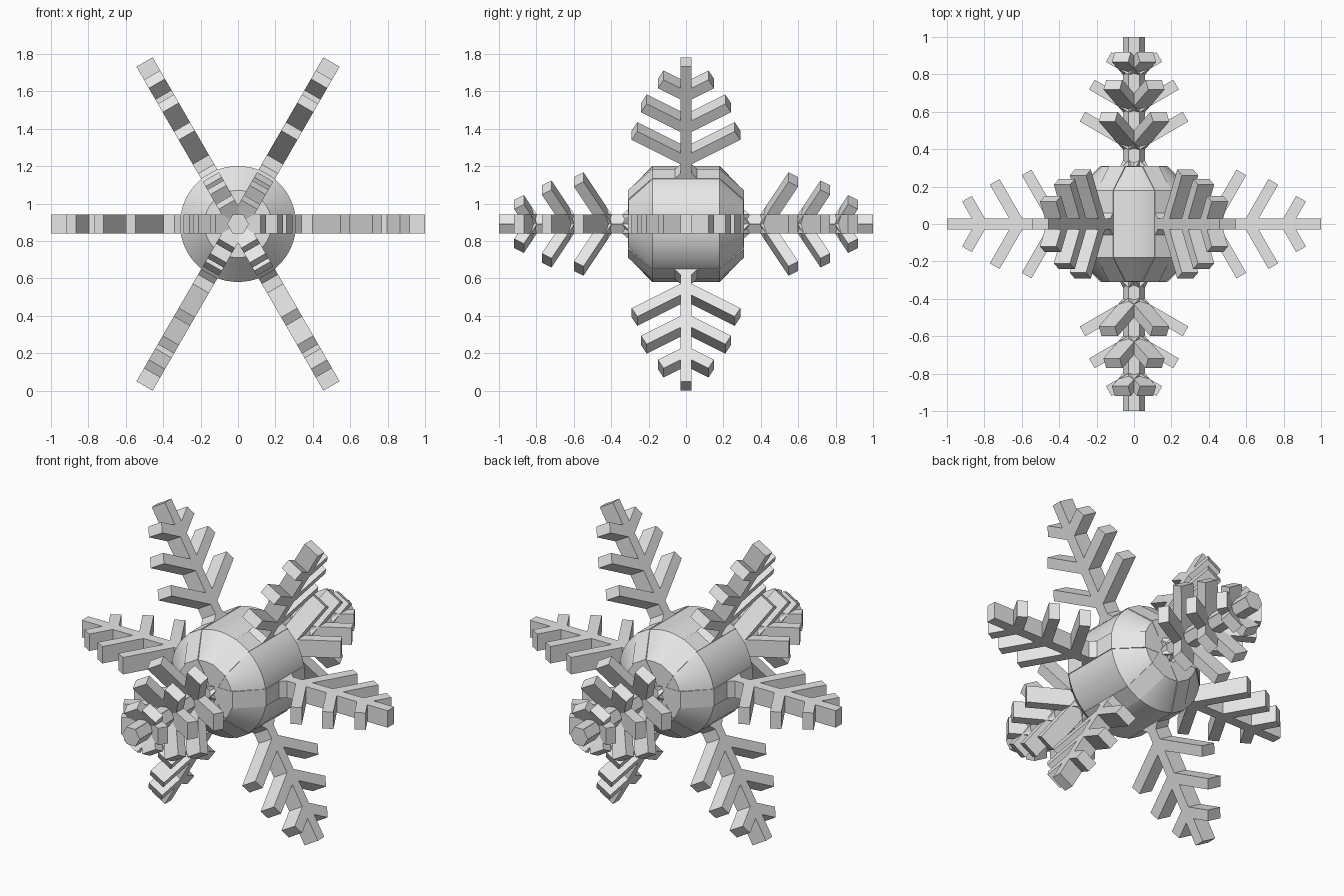
import bpy, bmesh, math
from mathutils import Matrix, Vector

if "Cube" in bpy.data.objects:
    bpy.data.objects.remove(bpy.data.objects["Cube"], do_unlink=True)

CENTER_Z = 0.891
HALF = 0.03        # half width of arms and twigs
THICK = 0.10       # thickness of each flat flake
ROUND, FLAT = 0.31, 0.18   # hub radius and half width of its flats

grey = bpy.data.materials.new("ice_grey")
grey.use_nodes = True
COLOR = (0.8, 0.8, 0.8, 1)
grey.diffuse_color = COLOR
grey.node_tree.nodes["Principled BSDF"].inputs["Base Color"].default_value = COLOR


def add_object(name, bm):
    bmesh.ops.recalc_face_normals(bm, faces=bm.faces)
    mesh = bpy.data.meshes.new(name)
    bm.to_mesh(mesh)
    bm.free()
    mesh.materials.append(grey)
    obj = bpy.data.objects.new(name, mesh)
    bpy.context.collection.objects.link(obj)
    obj.location.z = CENTER_Z
    return obj


def half_arm():
    """One edge of an arm along +x, from the hub corner to the tip."""
    pts = [(ROUND, FLAT), (ROUND, 0.06), (0.34, HALF)]
    along = Vector((0.5, math.sqrt(0.75)))
    across = Vector((along.y, -along.x)) * HALF
    for root, length in ((0.415, 0.318), (0.615, 0.26), (0.815, 0.156)):
        tip = Vector((root, 0)) + along * length
        mid = root + HALF / math.tan(math.radians(60))
        gap = HALF / along.y
        pts += [(mid - gap, HALF), tuple(tip - across), tuple(tip + across), (mid + gap, HALF)]
    return pts + [(1, HALF)]


def flake_outline():
    upper = half_arm()
    arm = [(x, -y) for x, y in upper] + upper[::-1]
    outline = []
    for i in range(4):
        turn = Matrix.Rotation(i * math.pi / 2, 2)
        outline += [turn @ Vector(p) for p in arm]
    return outline


def add_flake(name, angle):
    bm = bmesh.new()
    face = bm.faces.new([bm.verts.new((p.x, p.y, -THICK / 2)) for p in flake_outline()])
    top = bmesh.ops.extrude_face_region(bm, geom=[face])["geom"]
    moved = [v for v in top if isinstance(v, bmesh.types.BMVert)]
    bmesh.ops.translate(bm, verts=moved, vec=(0, 0, THICK))
    bmesh.ops.triangulate(bm, faces=[f for f in bm.faces if len(f.verts) > 4])
    obj = add_object(name, bm)
    obj.rotation_euler.y = -angle


# Three flat four-armed flakes crossing along the front-back axis
for name, degrees in (("flake_level", 0), ("flake_rising", 60), ("flake_falling", 120)):
    add_flake(name, math.radians(degrees))

# Round hub with chamfered ends, turned around the front-back axis
bm = bmesh.new()
cap = ROUND - 0.002
profile = [(0, -cap), (FLAT, -cap), (ROUND, -FLAT), (ROUND, FLAT), (FLAT, cap), (0, cap)]
verts = [bm.verts.new((r, y, 0)) for r, y in profile]
edges = [bm.edges.new(pair) for pair in zip(verts, verts[1:])]
bmesh.ops.spin(bm, geom=verts + edges, cent=(0, 0, 0), axis=(0, 1, 0),
               angle=math.tau, steps=64)
bmesh.ops.remove_doubles(bm, verts=bm.verts, dist=0.0005)
hub = add_object("hub", bm)
bpy.ops.object.select_all(action="DESELECT")
hub.select_set(True)
bpy.context.view_layer.objects.active = hub
bpy.ops.object.shade_smooth_by_angle(angle=math.radians(30))
